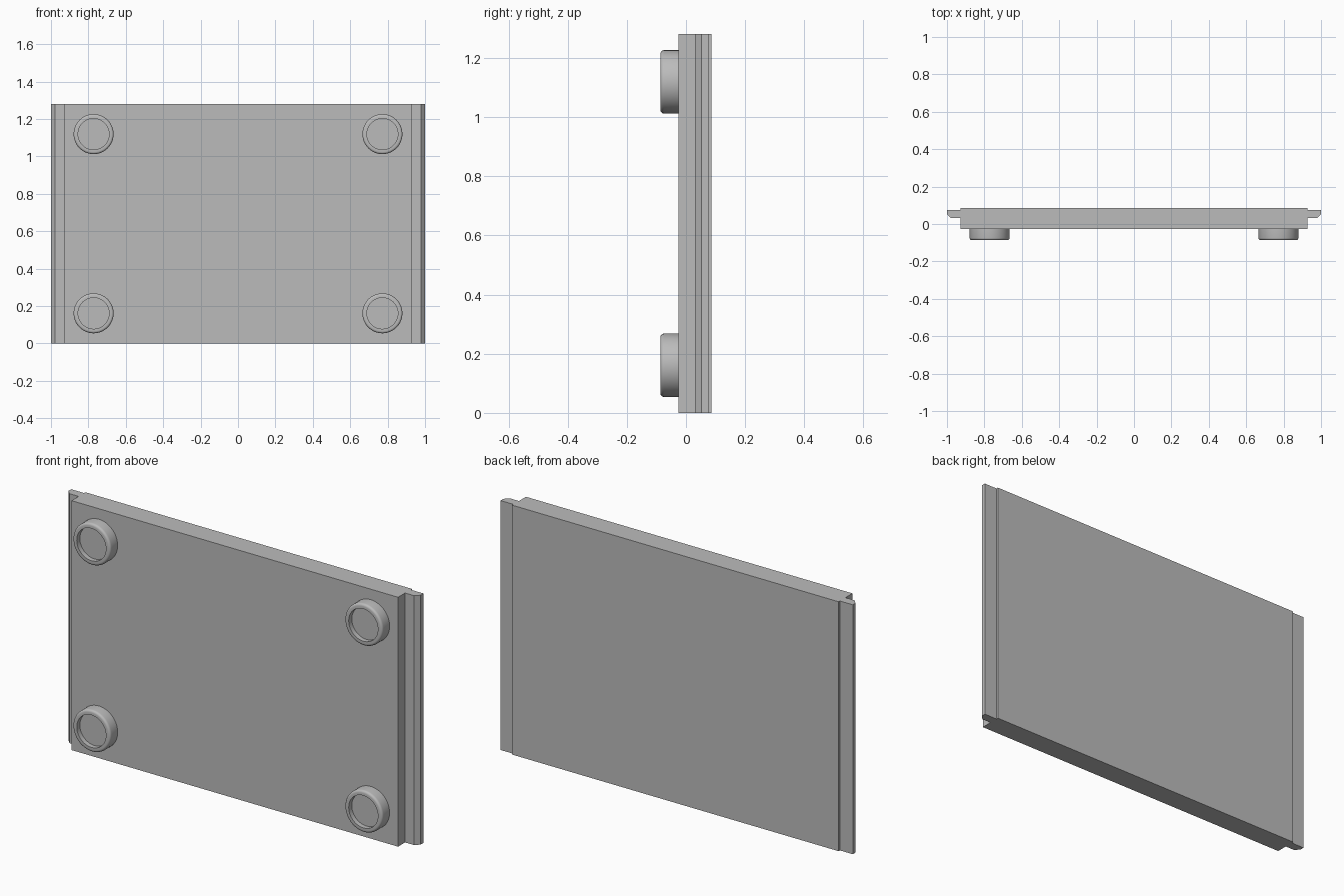
import bpy, bmesh, math
from mathutils import Matrix, Vector

cube = bpy.data.objects.get("Cube")
if cube:
    bpy.data.objects.remove(cube, do_unlink=True)

HEIGHT = 1.28
FRONT, BACK = -0.026, 0.0865

grey = bpy.data.materials.new("light_grey")
grey.use_nodes = True
colour = (0.5, 0.5, 0.5, 1)
grey.diffuse_color = colour
grey.node_tree.nodes["Principled BSDF"].inputs["Base Color"].default_value = colour


def make_object(name, bm):
    bmesh.ops.recalc_face_normals(bm, faces=bm.faces)
    mesh = bpy.data.meshes.new(name)
    bm.to_mesh(mesh)
    bm.free()
    mesh.materials.append(grey)
    obj = bpy.data.objects.new(name, mesh)
    bpy.context.collection.objects.link(obj)
    return obj


# Panel with a chamfered tongue along each side: half outline, mirrored, extruded up
half = [(0.927, FRONT), (0.927, 0.031), (0.978, 0.031), (1, 0.053),
        (1, 0.076), (0.927, 0.076), (0.927, BACK)]
outline = half + [(-x, y) for x, y in reversed(half)]
bm = bmesh.new()
base = bm.faces.new([bm.verts.new((x, y, 0)) for x, y in outline])
top = bmesh.ops.extrude_face_region(bm, geom=[base])["geom"]
bmesh.ops.translate(bm, vec=(0, 0, HEIGHT),
                    verts=[v for v in top if isinstance(v, bmesh.types.BMVert)])
make_object("panel", bm)


# Round feet with a softened outer rim and a shallow recess, turned from a profile
def make_foot(name, x, z):
    radius, inner, tip, soft = 0.107, 0.083, -0.0865, 0.012
    profile = [(radius, FRONT + 0.002)]
    for i in range(5):
        a = math.radians(90 * i / 4)
        profile.append((radius - soft + soft * math.cos(a),
                        tip + soft - soft * math.sin(a)))
    profile += [(inner, tip), (inner, tip + 0.025), (0, tip + 0.025)]
    bm = bmesh.new()
    verts = [bm.verts.new((r, y, 0)) for r, y in profile]
    edges = [bm.edges.new(pair) for pair in zip(verts, verts[1:])]
    bmesh.ops.spin(bm, geom=verts + edges, cent=(0, 0, 0), axis=(0, 1, 0),
                   angle=math.tau, steps=48)
    bmesh.ops.remove_doubles(bm, verts=bm.verts, dist=0.0001)
    bmesh.ops.translate(bm, vec=(x, 0, z), verts=bm.verts)
    return make_object(name, bm)


feet = [make_foot(f"{level}_{side}_foot", x, z)
        for level, z in (("lower", 0.161), ("upper", 1.119))
        for side, x in (("left", 0.772), ("right", -0.772))]

bpy.ops.object.select_all(action="DESELECT")
for foot in feet:
    foot.select_set(True)
bpy.context.view_layer.objects.active = feet[0]
bpy.ops.object.shade_smooth_by_angle(angle=math.radians(35))
